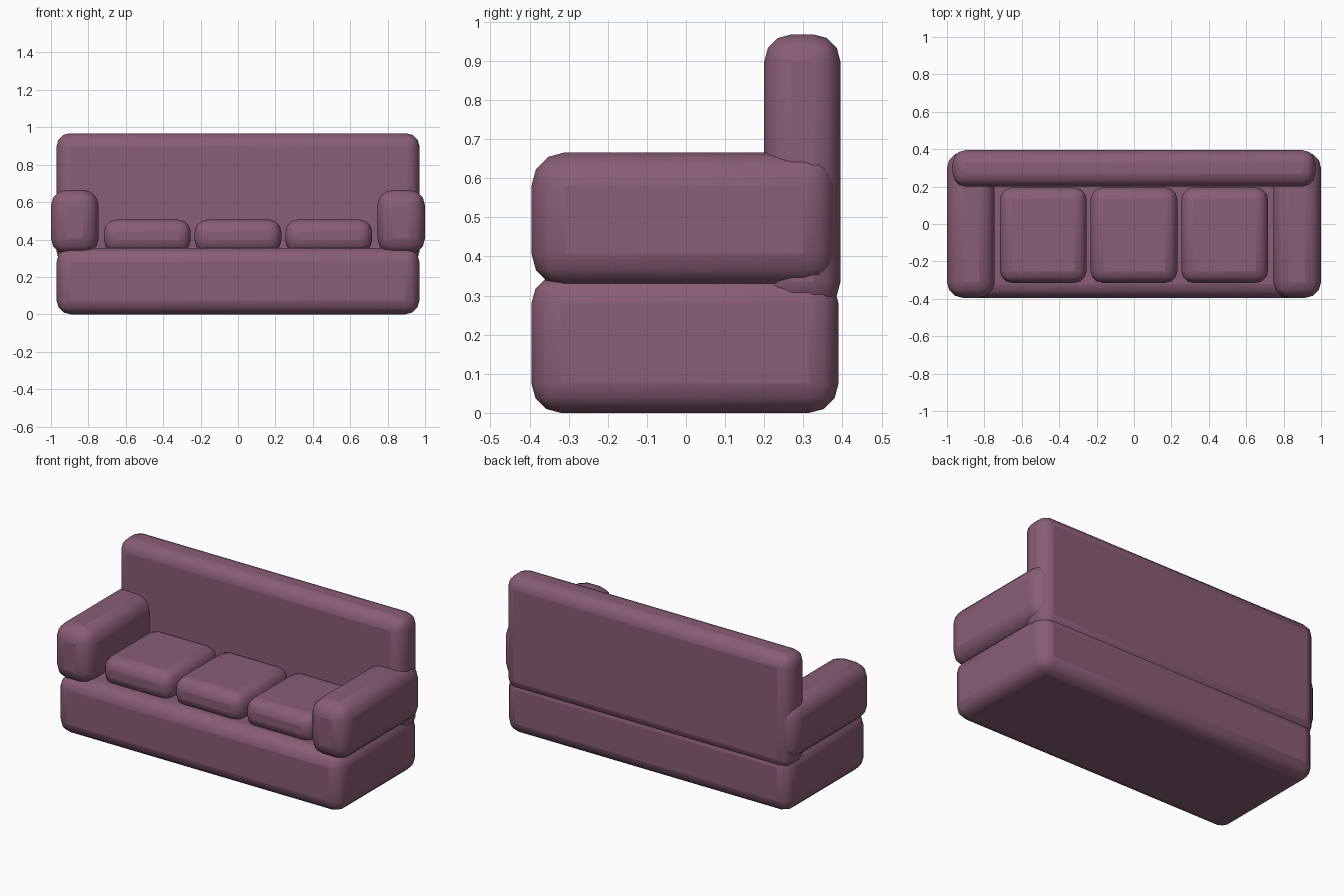
import bpy
import math

old = bpy.data.objects.get("Cube")
if old:
    bpy.data.objects.remove(old, do_unlink=True)

fabric = bpy.data.materials.new("plum_fabric")
fabric.use_nodes = True
colour = (0.25, 0.11, 0.18, 1)
fabric.diffuse_color = colour
fabric.node_tree.nodes["Principled BSDF"].inputs["Base Color"].default_value = colour


def padded_block(name, low, high, radius):
    """Soft upholstered box between two corners."""
    centre = [(a + b) / 2 for a, b in zip(low, high)]
    bpy.ops.mesh.primitive_cube_add(size=1, location=centre)
    block = bpy.context.object
    block.name = name
    block.scale = [b - a for a, b in zip(low, high)]
    bpy.ops.object.transform_apply(location=False, rotation=False, scale=True)
    bevel = block.modifiers.new("soft_edges", "BEVEL")
    bevel.width = radius
    bevel.segments = 3
    block.data.materials.append(fabric)
    bpy.ops.object.shade_smooth_by_angle(angle=math.radians(40))
    return block


# Base and backrest
padded_block("base", (-0.97, -0.395, 0), (0.97, 0.39, 0.355), 0.075)
padded_block("backrest", (-0.97, 0.2, 0.265), (0.97, 0.395, 0.968), 0.07)

# Armrests
for side, name in ((1, "left_armrest"), (-1, "right_armrest")):
    x = sorted((side * 0.745, side))
    padded_block(name, (x[0], -0.395, 0.322), (x[1], 0.385, 0.666), 0.085)

# Seat cushions
for x, name in ((-0.485, "right"), (0, "middle"), (0.485, "left")):
    padded_block(name + "_seat_cushion", (x - 0.232, -0.315, 0.33),
                 (x + 0.232, 0.195, 0.506), 0.065)
